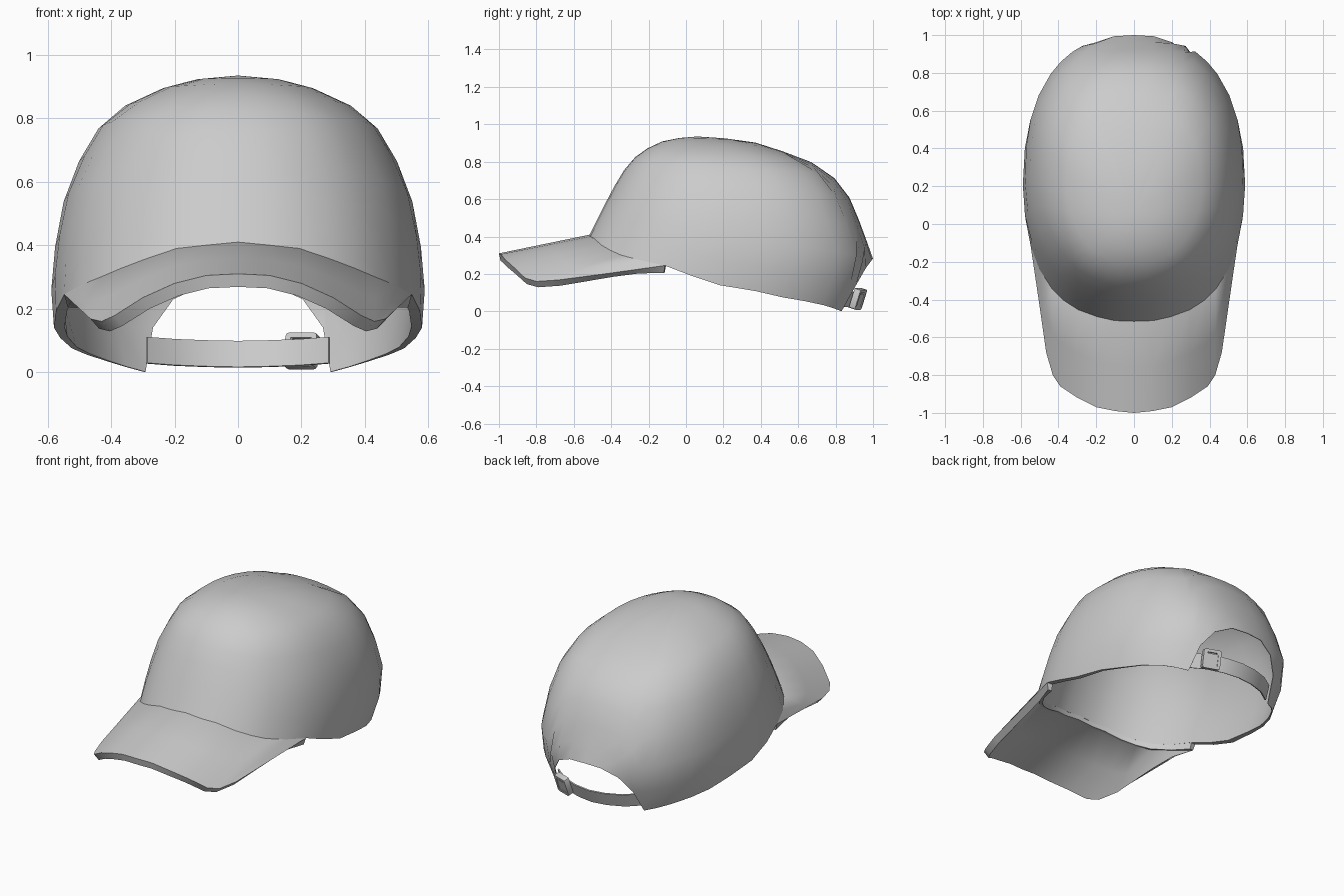
import bpy, bmesh, math
from mathutils import Matrix, Vector

cube = bpy.data.objects.get("Cube")
if cube:
    bpy.data.objects.remove(cube, do_unlink=True)

grey = bpy.data.materials.new("light grey fabric")
grey.use_nodes = True
colour = (0.6, 0.6, 0.6, 1)
grey.diffuse_color = colour
grey.node_tree.nodes["Principled BSDF"].inputs["Base Color"].default_value = colour


def add_part(name, bm, thickness=0, angle=40, weight=None):
    """Turn a bmesh into a smooth shaded object, optionally thickened inwards."""
    mesh = bpy.data.meshes.new(name)
    bm.to_mesh(mesh)
    bm.free()
    mesh.materials.append(grey)
    obj = bpy.data.objects.new(name, mesh)
    bpy.context.scene.collection.objects.link(obj)
    bpy.ops.object.select_all(action="DESELECT")
    obj.select_set(True)
    bpy.context.view_layer.objects.active = obj
    if thickness:
        mod = obj.modifiers.new("thickness", "SOLIDIFY")
        mod.thickness = thickness
        mod.offset = -1
        if weight:
            group = obj.vertex_groups.new(name="thickness")
            for v in mesh.vertices:
                group.add([v.index], weight(v.co), "REPLACE")
            mod.vertex_group = group.name
        bpy.ops.object.modifier_apply(modifier=mod.name)
    bpy.ops.object.shade_smooth_by_angle(angle=math.radians(angle))
    return obj


def add_grid(bm, columns, closed=False):
    """Skin a list of point columns with quads."""
    cols = [[bm.verts.new(p) for p in col] for col in columns]
    pairs = list(zip(cols, cols[1:]))
    if closed:
        pairs.append((cols[-1], cols[0]))
    for a, b in pairs:
        for k in range(len(a) - 1):
            bm.faces.new((a[k], b[k], b[k + 1], a[k + 1]))
    return cols


def mix(table, value):
    """Linear lookup in rows whose first entry is the key."""
    for lo, hi in zip(table, table[1:]):
        if value <= hi[0]:
            t = (value - lo[0]) / (hi[0] - lo[0])
            return [p + (q - p) * t for p, q in zip(lo[1:], hi[1:])]
    return table[-1][1:]


# Crown outline by height: z, half width, front y, back y
OUTLINE = [
    (0, 0.53, -0.60, 0.91), (0.07, 0.555, -0.60, 0.94),
    (0.14, 0.58, -0.60, 0.96), (0.28, 0.59, -0.58, 1.0),
    (0.45, 0.57, -0.495, 0.94), (0.6, 0.535, -0.42, 0.88),
    (0.73, 0.467, -0.35, 0.78), (0.81, 0.41, -0.29, 0.65),
    (0.865, 0.31, -0.22, 0.49), (0.912, 0.195, -0.12, 0.34),
    (0.928, 0.1, -0.03, 0.18), (0.935, 0, 0.06, 0.06),
]
# Lower edge of the crown: degrees from the front, z
RIM = [(0, 0.41), (18, 0.39), (29, 0.355), (46, 0.30), (68, 0.245), (90, 0.14),
       (112, 0.075), (135, 0.033), (151, 0), (157, 0.14), (164, 0.23),
       (173, 0.275), (180, 0.28)]
HALF = [0, 9, 18, 29, 38, 46, 57, 68, 79, 90, 101, 112, 123, 135, 143, 151, 157, 164, 173, 180]
ROWS = [0, 0.15, 0.32, 0.5, 0.66, 0.79, 0.88, 0.95, 0.985]
TOP = 0.935


def crown_point(deg, z):
    """Rounded front, boxier back."""
    width, front, back = mix(OUTLINE, z)
    s, c = math.sin(math.radians(deg)), math.cos(math.radians(deg))
    power = 2 / 2.15 if abs(deg) < 90 else 2 / 2.45
    soft = lambda v: math.copysign(abs(v) ** power, v)
    return Vector((width * soft(s), (front + back) / 2 - (back - front) / 2 * soft(c), z))


def rim_point(deg):
    return crown_point(deg, mix(RIM, abs(deg))[0])


# Crown, its wall thinning towards the back opening
bm = bmesh.new()
columns = []
for deg in [-d for d in HALF[-2:0:-1]] + HALF:
    low = mix(RIM, abs(deg))[0]
    columns.append([crown_point(deg, low + (TOP - low) * f) for f in ROWS])
cols = add_grid(bm, columns, closed=True)
apex = bm.verts.new((0, 0.06, TOP))
for a, b in zip(cols, cols[1:] + cols[:1]):
    bm.faces.new((a[-1], b[-1], apex))
add_part("crown", bm, thickness=0.035,
         weight=lambda co: min(1, max(0.1, (0.85 - co.y) / 0.7)))

# Brim, from under the crown edge out to the curved front edge
EDGE = [(0, -1, 0.31), (0.1, -0.99, 0.305), (0.2, -0.97, 0.28), (0.3, -0.92, 0.235),
        (0.39, -0.86, 0.178), (0.43, -0.8, 0.16), (0.465, -0.68, 0.168), (0.505, -0.4, 0.205)]
half = [(rim_point(d), Vector(e)) for d, e in zip(HALF, EDGE)]
flip = Vector((-1, 1, 1))
strips = [(a * flip, b * flip) for a, b in half[:0:-1]] + half
tuck = Vector((0.94, 0.94, 1))
bm = bmesh.new()
add_grid(bm, [[b, a.lerp(b, 0.5), a, a * tuck] for a, b in strips])
add_part("brim", bm, thickness=0.042)

# Strap across the back opening, its ends inside the crown
bm = bmesh.new()
path = [(0.29, 0.835, 0.027), (0.2, 0.9, 0.02), (0.1, 0.935, 0.016), (0, 0.948, 0.014)]
path = path + [(-x, y, z) for x, y, z in path[-2::-1]]
add_grid(bm, [[(x, y - 0.015, z), (x, y + 0.015, z + 0.082)] for x, y, z in path])
add_part("strap", bm, thickness=0.008)

# Buckle: a bevelled plate with a sunken ring and raised centre on both faces
bm = bmesh.new()
bmesh.ops.create_cube(bm, size=1, matrix=Matrix.Diagonal((0.105, 0.035, 0.112, 1)))
corners = [e for e in bm.edges if abs((e.verts[0].co - e.verts[1].co).y) > 0.01]
bmesh.ops.bevel(bm, geom=corners, offset=0.012, segments=2, affect="EDGES", profile=0.5)
bm.normal_update()
for face in [f for f in bm.faces if abs(f.normal.y) > 0.9]:
    for width, depth in ((0.018, 0), (0.001, -0.013), (0.009, 0), (0.001, 0.01)):
        bmesh.ops.inset_individual(bm, faces=[face], thickness=width, depth=depth)
buckle = add_part("buckle", bm, angle=30)
buckle.location = (0.2, 0.92, 0.067)
buckle.rotation_euler = (math.radians(-18), 0, math.radians(-20))
